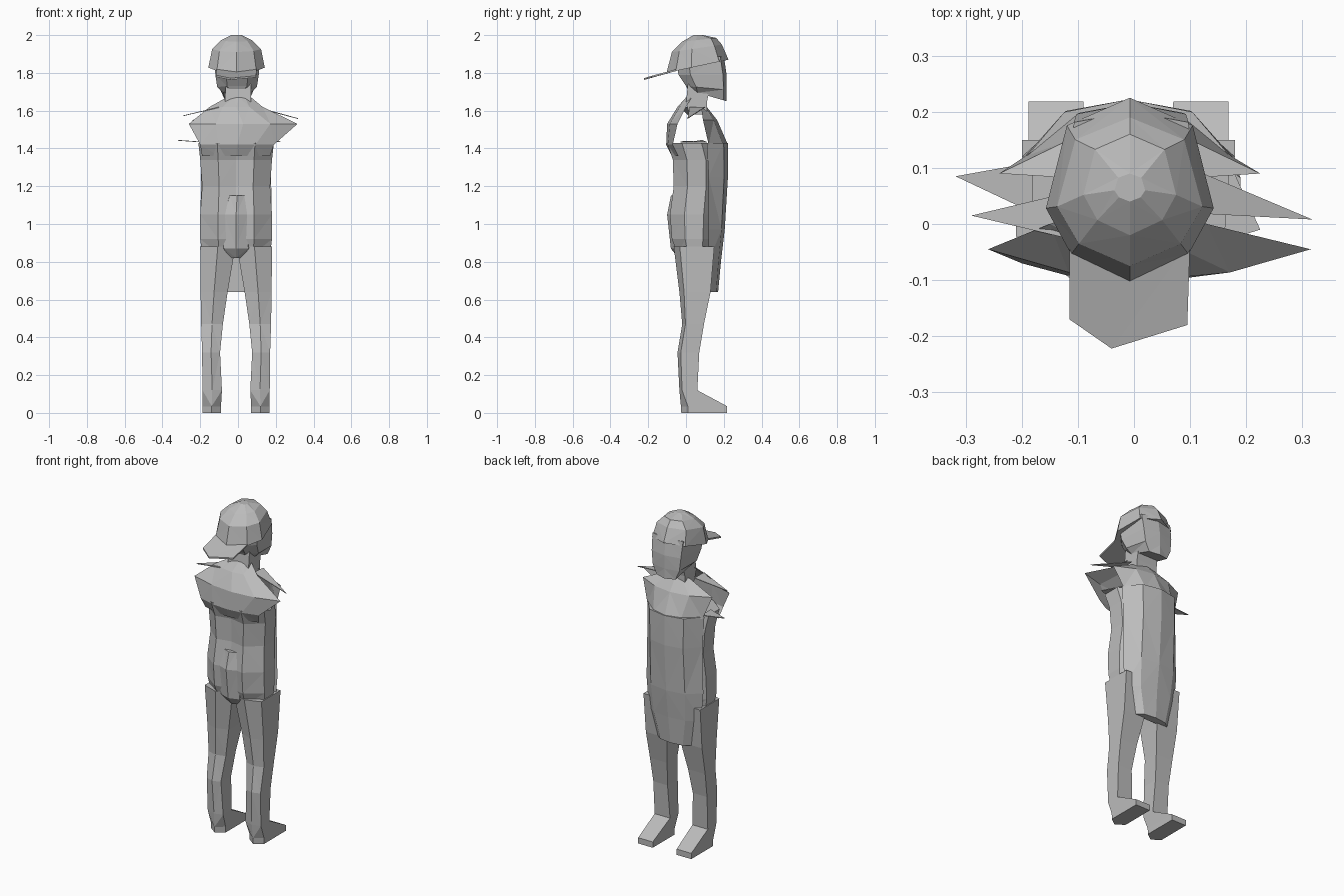
import bpy
import bmesh
from mathutils import Vector

start_cube = bpy.data.objects.get("Cube")
if start_cube:
    bpy.data.objects.remove(start_cube, do_unlink=True)

grey = bpy.data.materials.new("plain grey")
grey.use_nodes = True
tone = (0.5, 0.5, 0.5, 1)
grey.diffuse_color = tone
grey.node_tree.nodes["Principled BSDF"].inputs["Base Color"].default_value = tone

MID = -0.01  # the body's mirror line sits slightly off centre

# Cross-section outlines in a unit square
BODY = [(-.5, -1), (0, -.85), (.5, -1), (1, -.4), (1, .4), (.5, 1), (-.5, 1), (-1, .4), (-1, -.4)]
GEM = [(0, -1), (.7, -.7), (1, -.2), (.75, .7), (0, 1), (-.75, .7), (-1, -.2), (-.7, -.7)]
LEG = [(0, -1), (1, -.7), (1, 1), (-1, 1), (-1, -.7)]
COAT = [(-1, -1), (1, -1), (.6, .6), (0, 1), (-.6, .6)]
BOX = [(-1, -1), (1, -1), (1, 1), (-1, 1)]
HEAD = [(-.5, -1), (.5, -1), (1, -.5), (.85, .85), (0, 1), (-.85, .85), (-1, -.5)]


def section(shape, z, x0, x1, y0, y1, tilt=0):
    """Fit an outline into a box at height z, leaning along y by tilt."""
    return [Vector(((x0 + x1) / 2 + u * (x1 - x0) / 2,
                    (y0 + y1) / 2 + v * (y1 - y0) / 2, z + tilt * v)) for u, v in shape]


def loft(name, rings, closed=True):
    """Skin a stack of rings; closed rings are capped at both ends."""
    bm = bmesh.new()
    rows = [[bm.verts.new(p) for p in ring] for ring in rings]
    n = len(rows[0])
    for low, high in zip(rows, rows[1:]):
        for i in range(n if closed else n - 1):
            j = (i + 1) % n
            bm.faces.new((low[i], low[j], high[j], high[i]))
    if closed:
        bm.faces.new(rows[0][::-1])
        bm.faces.new(rows[-1])
    bmesh.ops.triangulate(bm, faces=bm.faces[:])
    bmesh.ops.recalc_face_normals(bm, faces=bm.faces[:])
    mesh = bpy.data.meshes.new(name)
    bm.to_mesh(mesh)
    bm.free()
    mesh.materials.append(grey)
    obj = bpy.data.objects.new(name, mesh)
    bpy.context.collection.objects.link(obj)
    return obj


def column(name, shape, rows):
    return loft(name, [section(shape, *row) for row in rows])


def sheet(name, rows):
    """Open curved cloth: each row is z, left x, right x, edge y, middle y."""
    rings = []
    for z, x0, x1, edge, middle in rows:
        rings.append([Vector((x0 + (x1 - x0) * t, edge + (middle - edge) * bulge, z))
                      for t, bulge in ((0, 0), (.25, .75), (.5, 1), (.75, .75), (1, 0))])
    return loft(name, rings, closed=False)


def plate(name, points, thickness):
    pts = [Vector(p) for p in points]
    drop = Vector((0, 0, thickness))
    return loft(name, [[p - drop for p in pts], pts])


# Legs with feet, the same on both sides
leg_rows = [
    (0, .08, .178, -.025, .218),
    (.035, .08, .178, -.027, .218),
    (.12, .075, .178, -.035, .06),
    (.32, .085, .18, -.045, .07),
    (.47, .07, .185, -.02, .095),
    (.64, .045, .188, -.035, .13),
    (.88, .004, .19, -.065, .15),
]
for side, label in ((1, "left"), (-1, "right")):
    column(label + "_leg", LEG, [(z, *sorted((MID + side * a, MID + side * b)), y0, y1)
                                 for z, a, b, y0, y1 in leg_rows])

# Torso
column("torso", BODY, [
    (.84, -.19, .17, -.045, .14),
    (.92, -.2, .18, -.075, .16),
    (1.05, -.2, .18, -.085, .17),
    (1.2, -.19, .17, -.065, .18),
    (1.34, -.2, .18, -.07, .18),
    (1.43, -.21, .19, -.1, .16),
])
column("seat", GEM, [
    (.82, -.06, .04, -.04, .06),
    (.87, -.1, .08, -.08, .06),
    (1.05, -.1, .08, -.1, .06),
    (1.15, -.06, .05, -.08, .04),
])

# Long coat panel over the chest side
column("coat_panel", COAT, [
    (.64, -.14, .11, .12, .17),
    (.8, -.185, .165, .12, .185),
    (.97, -.2, .18, .12, .205),
    (1.25, -.195, .175, .12, .222),
    (1.43, -.2, .18, .11, .222),
])

# Shawl: one sheet down the back, one over the chest
sheet("back_shawl", [
    (1.67, -.06, .07, .03, 0),
    (1.62, -.15, .13, 0, -.045),
    (1.53, -.26, .315, -.045, -.1),
    (1.42, -.2, .19, -.07, -.105),
    (1.36, -.19, .17, -.04, -.075),
])
sheet("chest_shawl", [
    (1.62, -.08, .07, .08, .11),
    (1.55, -.24, .225, .09, .165),
    (1.42, -.195, .175, .12, .222),
])

# Loose cloth points at the shoulders
for name, points in {
    "right_shoulder_point": [(-.29, .015, 1.575), (-.1, -.03, 1.62), (-.1, .06, 1.62)],
    "left_shoulder_point": [(.318, .008, 1.56), (.09, .02, 1.62), (.1, .1, 1.62)],
    "right_sleeve_point": [(-.318, .085, 1.445), (-.18, .02, 1.435), (-.18, .11, 1.435)],
    "left_sleeve_point": [(.225, -.01, 1.44), (.17, .11, 1.435), (.16, -.03, 1.435)],
}.items():
    plate(name, points, .004)

# Neck and head
column("neck", BOX, [(1.58, -.07, .07, .02, .11), (1.64, -.07, .07, 0, .11), (1.74, -.065, .07, .01, .13)])
column("head", HEAD, [
    (1.68, -.08, .07, .01, .215, -.03),
    (1.72, -.11, .1, 0, .215, -.01),
    (1.79, -.12, .11, -.04, .215, 0),
    (1.87, -.125, .115, -.05, .2, .02),
])

# Cap, worn with the brim to the rear
column("cap", GEM, [
    (1.835, -.157, .142, -.103, .225, .035),
    (1.93, -.137, .122, -.075, .19, .02),
    (1.975, -.09, .075, -.02, .16, .01),
    (2, -.035, .02, .04, .09),
])
plate("cap_brim", [(-.115, -.03, 1.825), (-.115, -.17, 1.787), (-.04, -.222, 1.772),
                   (.095, -.18, 1.785), (.1, -.03, 1.825)], .009)
